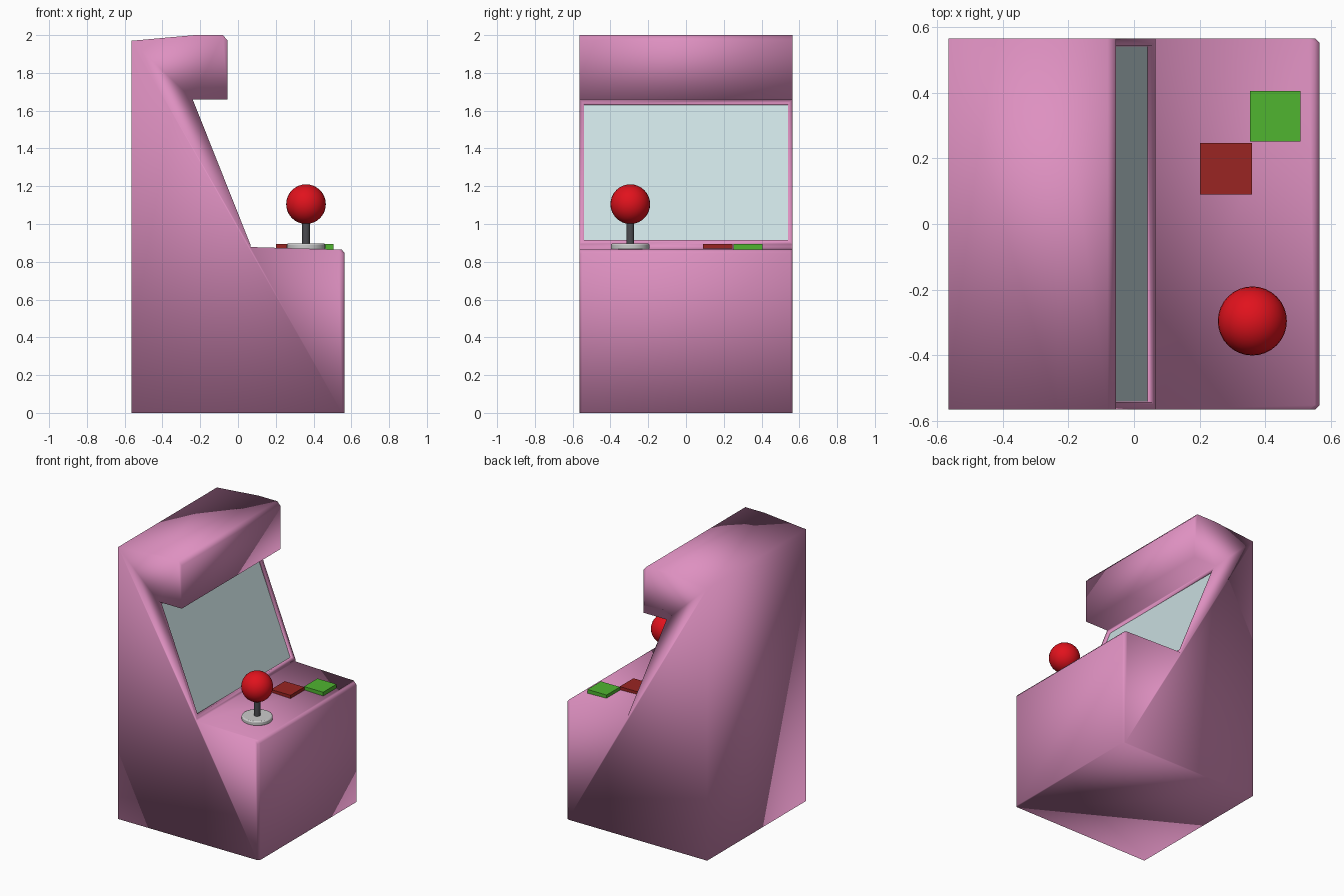
import bpy, bmesh, math

if "Cube" in bpy.data.objects:
    bpy.data.objects.remove(bpy.data.objects["Cube"])


def material(name, rgb):
    m = bpy.data.materials.new(name)
    m.diffuse_color = (*rgb, 1)
    m.use_nodes = True
    m.node_tree.nodes["Principled BSDF"].inputs["Base Color"].default_value = m.diffuse_color
    return m


pink = material("pink", (0.73, 0.28, 0.53))
glass = material("glass", (0.60, 0.74, 0.76))
red = material("red", (0.75, 0.006, 0.012))
dark_red = material("dark_red", (0.32, 0.018, 0.016))
green = material("green", (0.08, 0.46, 0.03))
dark = material("dark", (0.07, 0.07, 0.08))

# Cabinet: side profile (x, z) extruded across the width
profile = [(-0.565, 0), (0.565, 0), (0.565, 0.845), (0.55, 0.864),
           (0.065, 0.878), (0.065, 0.893), (-0.24, 1.66), (-0.055, 1.66),
           (-0.055, 1.972), (-0.08, 2.0), (-0.23, 2.0), (-0.565, 1.97)]
W = 0.565
bm = bmesh.new()
side = bm.faces.new([bm.verts.new((x, -W, z)) for x, z in profile])
ext = bmesh.ops.extrude_face_region(bm, geom=[side])
# keep both side walls
new_verts = [g for g in ext["geom"] if isinstance(g, bmesh.types.BMVert)]
bmesh.ops.translate(bm, vec=(0, 2 * W, 0), verts=new_verts)
if not side.is_valid:
    bmesh.ops.holes_fill(bm, edges=bm.edges, sides=0)
bmesh.ops.recalc_face_normals(bm, faces=bm.faces)

# Softened vertical front corners
corner = [e for e in bm.edges
          if all(v.co.x > 0.54 for v in e.verts)
          and abs(e.verts[0].co.y - e.verts[1].co.y) < 0.01]
corner = [e for e in corner if abs(e.verts[0].co.z - e.verts[1].co.z) > 0.01]
bmesh.ops.bevel(bm, geom=corner, offset=0.014, segments=1, affect='EDGES')
bmesh.ops.recalc_face_normals(bm, faces=bm.faces)

# Recessed screen in the sloping face
bm.faces.ensure_lookup_table()
screen = next(f for f in bm.faces if abs(f.normal.y) < 0.1
              and 1.1 < f.calc_center_median().z < 1.45
              and f.calc_center_median().x > -0.3)
bmesh.ops.inset_region(bm, faces=[screen], thickness=0.033, depth=0)
bmesh.ops.inset_region(bm, faces=[screen], thickness=0.003, depth=-0.016)
screen.material_index = 1
for f in bm.faces:
    f.smooth = f is not screen
me = bpy.data.meshes.new("cabinet")
bm.to_mesh(me)
bm.free()
me.materials.append(pink)
me.materials.append(glass)
bpy.context.collection.objects.link(bpy.data.objects.new("cabinet", me))


def finish(name, mat):
    o = bpy.context.object
    o.name = name
    if mat:
        o.data.materials.append(mat)
    return o


# Square buttons
for name, x, y, s, mat in (("red_button", 0.28, 0.168, 0.157, dark_red),
                           ("green_button", 0.43, 0.328, 0.153, green)):
    bpy.ops.mesh.primitive_cube_add(size=1, location=(x, y, 0.879))
    finish(name, mat).scale = (s, s, 0.028)

# Joystick: base, shaft and ball
JX, JY = 0.36, -0.295
bpy.ops.mesh.primitive_cylinder_add(vertices=32, radius=0.102, depth=0.034,
                                    location=(JX, JY, 0.88))
base = finish("joystick_base", None)
bev = base.modifiers.new("bevel", 'BEVEL')
bev.width, bev.segments = 0.008, 2
bpy.ops.object.shade_smooth_by_angle(angle=math.radians(40))
bpy.ops.mesh.primitive_cylinder_add(vertices=24, radius=0.021, depth=0.15,
                                    location=(JX, JY, 0.955))
finish("joystick_shaft", dark)
bpy.ops.object.shade_smooth_by_angle(angle=math.radians(40))
bpy.ops.mesh.primitive_uv_sphere_add(segments=32, ring_count=16, radius=0.105,
                                     location=(JX, JY, 1.105))
finish("joystick_ball", red)
bpy.ops.object.shade_smooth()
